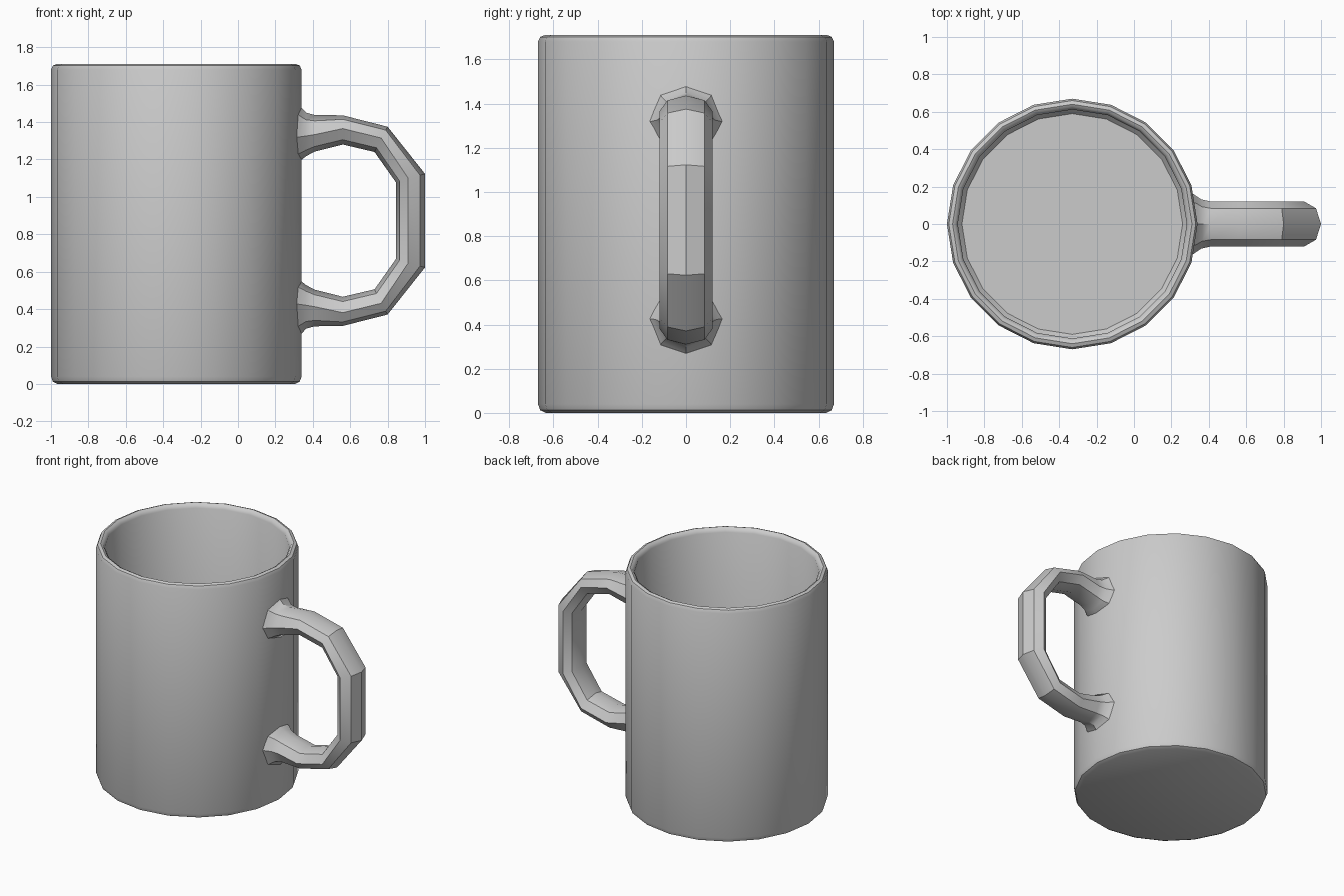
import bpy, bmesh
from math import sin, cos, pi, radians

if "Cube" in bpy.data.objects:
    bpy.data.objects.remove(bpy.data.objects["Cube"])


def build(name, rings, cap_start=True, cap_end=True):
    """Skin a list of closed rings into one smooth-by-angle mesh."""
    bm = bmesh.new()
    loops = [[bm.verts.new(p) for p in ring] for ring in rings]
    n = len(loops[0])
    for a, b in zip(loops, loops[1:]):
        for i in range(n):
            j = (i + 1) % n
            bm.faces.new((a[i], a[j], b[j], b[i]))
    if cap_start:
        bm.faces.new(loops[0][::-1])
    if cap_end:
        bm.faces.new(loops[-1])
    bmesh.ops.recalc_face_normals(bm, faces=bm.faces)
    mesh = bpy.data.meshes.new(name)
    bm.to_mesh(mesh)
    bm.free()
    obj = bpy.data.objects.new(name, mesh)
    bpy.context.collection.objects.link(obj)
    bpy.ops.object.select_all(action='DESELECT')
    obj.select_set(True)
    bpy.context.view_layer.objects.active = obj
    bpy.ops.object.shade_smooth_by_angle(angle=radians(35))
    return obj


# Cup: 20-sided lathe with bevelled foot and rim, hollow inside
CX, SIDES = -0.33, 20
profile = [(0.635, 0.0), (0.66, 0.012), (0.67, 0.04),
           (0.67, 1.68), (0.66, 1.702), (0.64, 1.71),
           (0.625, 1.702), (0.612, 1.68),
           (0.612, 0.09), (0.59, 0.065)]
build("cup", [[(CX + r * cos(2 * pi * i / SIDES), r * sin(2 * pi * i / SIDES), z)
               for i in range(SIDES)] for r, z in profile])

# Handle: sections given by outer, side and inner points (x, z) plus half width;
# the lower half mirrors the upper one
MID_Z = 0.873
upper = [((0.30, 1.51), (0.30, 1.32), (0.30, 1.18), 0.175),
         ((0.342, 1.475), (0.325, 1.32), (0.342, 1.20), 0.155),
         ((0.365, 1.45), (0.36, 1.325), (0.365, 1.218), 0.132),
         ((0.41, 1.438), (0.41, 1.333), (0.41, 1.242), 0.12),
         ((0.56, 1.436), (0.56, 1.365), (0.56, 1.28), 0.12),
         ((0.80, 1.375), (0.765, 1.315), (0.73, 1.24), 0.12),
         ((1.00, 1.123), (0.91, 1.10), (0.845, 1.077), 0.12)]


def flip(p):
    return (p[0], 2 * MID_Z - p[1])


lower = [(flip(o), flip(m), flip(i), w) for o, m, i, w in reversed(upper)]


def section(o, m, i, w):
    def pt(end, t, y):
        return (m[0] + t * (end[0] - m[0]), y, m[1] + t * (end[1] - m[1]))
    k = 0.7
    return [pt(o, 1, 0), pt(o, k, k * w), pt(o, 0, w), pt(i, k, k * w),
            pt(i, 1, 0), pt(i, k, -k * w), pt(o, 0, -w), pt(o, k, -k * w)]


build("handle", [section(*s) for s in upper + lower])
